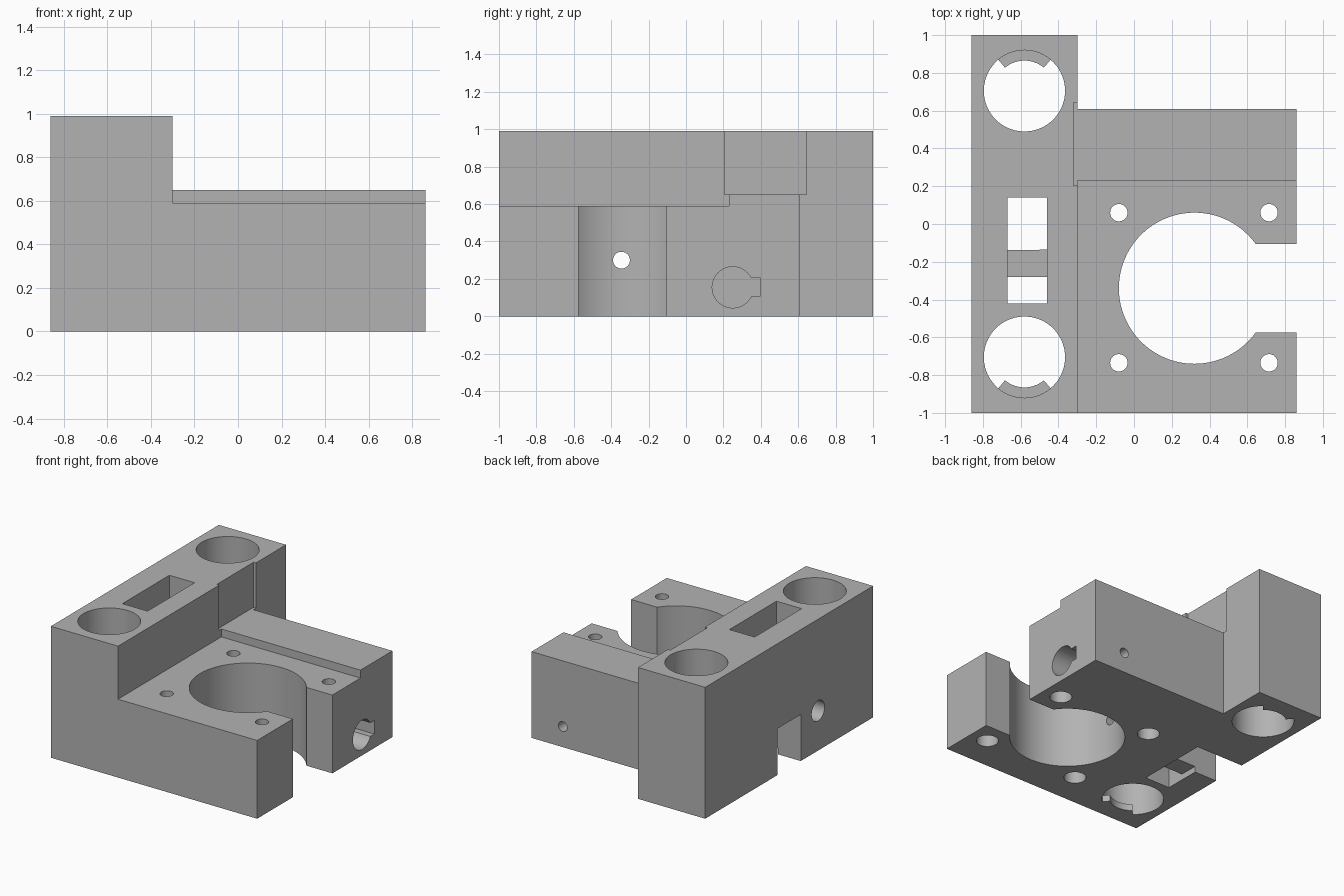
import bpy
import bmesh
import math
from mathutils import Matrix, Vector

default = bpy.data.objects.get("Cube")
if default:
    bpy.data.objects.remove(default, do_unlink=True)

grey = bpy.data.materials.new("plain_grey")
grey.use_nodes = True
grey.diffuse_color = (0.45, 0.45, 0.45, 1)
grey.node_tree.nodes["Principled BSDF"].inputs["Base Color"].default_value = (0.45, 0.45, 0.45, 1)


def make_object(name, bm):
    bmesh.ops.recalc_face_normals(bm, faces=bm.faces)
    mesh = bpy.data.meshes.new(name)
    bm.to_mesh(mesh)
    bm.free()
    mesh.materials.append(grey)
    obj = bpy.data.objects.new(name, mesh)
    bpy.context.collection.objects.link(obj)
    return obj


def box(name, x, y, z):
    """Box from (min, max) pairs."""
    bm = bmesh.new()
    bmesh.ops.create_cube(bm, size=1)
    for v in bm.verts:
        v.co = Vector([(a + b) / 2 + c * (b - a) for c, (a, b) in zip(v.co, (x, y, z))])
    return make_object(name, bm)


def rod(name, radius, start, end, segments=96):
    """Cylinder running between two points."""
    start, end = Vector(start), Vector(end)
    axis = end - start
    turn = axis.to_track_quat('Z', 'Y').to_matrix().to_4x4()
    bm = bmesh.new()
    bmesh.ops.create_cone(bm, cap_ends=True, segments=segments, radius1=radius, radius2=radius,
                          depth=axis.length, matrix=Matrix.Translation((start + end) / 2) @ turn)
    return make_object(name, bm)


def arc_lip(name, centre, inner, outer, middle, half, height):
    """Flat ring segment standing on the ground."""
    steps = 16
    angles = [middle - half + 2 * half * i / steps for i in range(steps + 1)]
    outline = [(outer, a) for a in angles] + [(inner, a) for a in reversed(angles)]
    bm = bmesh.new()
    face = bm.faces.new([bm.verts.new((centre[0] + r * math.cos(a), centre[1] + r * math.sin(a), 0))
                         for r, a in outline])
    moved = bmesh.ops.extrude_face_region(bm, geom=[face])["geom"]
    bmesh.ops.translate(bm, vec=(0, 0, height),
                        verts=[g for g in moved if isinstance(g, bmesh.types.BMVert)])
    return make_object(name, bm)


def combine(target, tool, operation):
    mod = target.modifiers.new(operation.lower(), 'BOOLEAN')
    mod.operation = operation
    mod.solver = 'EXACT'
    mod.object = tool
    bpy.ops.object.select_all(action='DESELECT')
    bpy.context.view_layer.objects.active = target
    target.select_set(True)
    bpy.ops.object.modifier_apply(modifier=mod.name)
    bpy.data.objects.remove(tool, do_unlink=True)


# Solid body: tall bearing block, motor base and raised rear step
body = box("motor_mount_body", (-0.86, -0.30), (-1, 1), (0, 0.99))
combine(body, box("motor_base", (-0.50, 0.86), (-1, 0.61), (0, 0.59)), 'UNION')
combine(body, box("rear_step", (-0.50, 0.86), (0.23, 0.61), (0, 0.65)), 'UNION')

cutters = [
    # Shallow recess in the side of the tall block
    box("side_recess", (-0.32, -0.20), (0.205, 0.643), (0.65, 1.1)),
    # Large motor bore and its side opening
    rod("motor_bore", 0.40, (0.32, -0.34, -0.1), (0.32, -0.34, 0.8), 128),
    box("bore_opening", (0.40, 1), (-0.575, -0.105), (-0.1, 0.8)),
    # Belt window, leaving a bridge across its lower half
    box("window_upper", (-0.67, -0.46), (-0.42, 0.14), (0.35, 1.1)),
    box("window_front", (-0.67, -0.46), (-0.42, -0.28), (-0.1, 0.5)),
    box("window_back", (-0.67, -0.46), (-0.135, 0.14), (-0.1, 0.5)),
    box("under_bridge", (-0.67, -0.46), (-0.35, 0), (-0.1, 0.045)),
    box("side_notch", (-1, -0.50), (-0.138, 0.14), (-0.1, 0.35)),
    # Tension screw hole with a wide outer part
    rod("tension_hole", 0.045, (-0.55, -0.345, 0.3), (0.1, -0.345, 0.3), 48),
    rod("tension_counterbore", 0.077, (-1, -0.345, 0.3), (-0.60, -0.345, 0.3), 48),
    # Keyed rod socket and its clamping screw
    rod("rod_socket", 0.11, (-0.28, 0.25, 0.155), (1, 0.25, 0.155), 64),
    box("rod_keyway", (-0.28, 1), (0.25, 0.395), (0.105, 0.208)),
    rod("clamp_hole", 0.037, (0.60, 0.30, 0.155), (0.60, 0.8, 0.155), 48),
]
# Four motor screw holes, counterbored from below
for x in (-0.08, 0.715):
    for y in (-0.735, 0.06):
        cutters.append(rod("screw_hole", 0.046, (x, y, -0.1), (x, y, 0.8), 48))
        cutters.append(rod("screw_counterbore", 0.077, (x, y, -0.1), (x, y, 0.40), 48))
# Two bearing bores through the tall block
for side in (-1, 1):
    y = side * 0.705
    cutters.append(rod("bearing_bore", 0.215, (-0.58, y, -0.1), (-0.58, y, 1.1)))
for cutter in cutters:
    combine(body, cutter, 'DIFFERENCE')

# Retaining lips at the bottom of the bearing bores
for side in (-1, 1):
    lip = arc_lip("bearing_lip", (-0.58, side * 0.705), 0.16, 0.222,
                  side * math.pi / 2, math.radians(40), 0.05)
    combine(body, lip, 'UNION')

# Smooth bores, sharp block edges
bpy.ops.object.select_all(action='DESELECT')
body.select_set(True)
bpy.context.view_layer.objects.active = body
bpy.ops.object.shade_smooth_by_angle(angle=math.radians(30))
